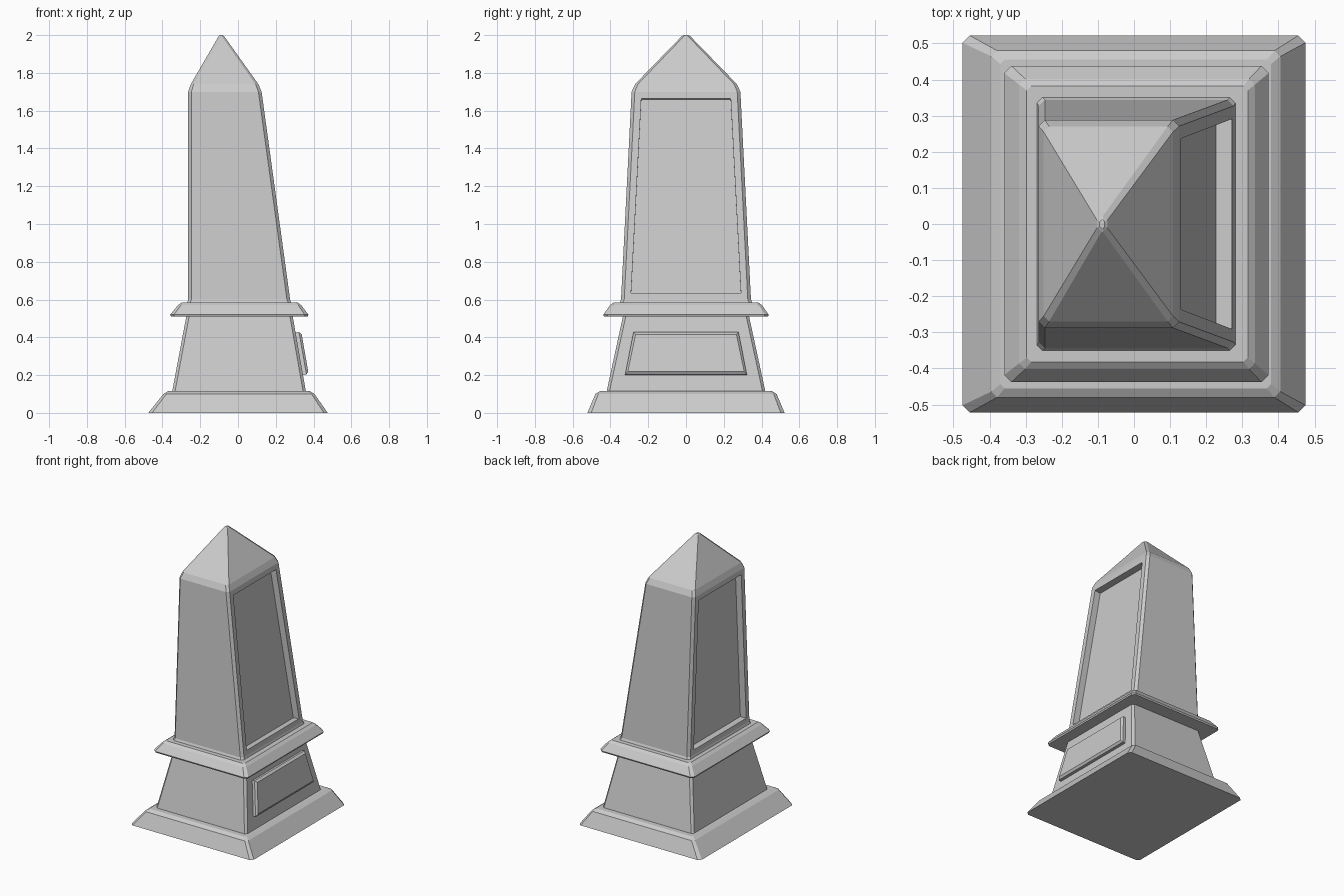
import bpy, bmesh

if "Cube" in bpy.data.objects:
    bpy.data.objects.remove(bpy.data.objects["Cube"])


def loft(bm, rings):
    """Bridge point rings with quads, cap both ends; returns faces per level."""
    vs = [[bm.verts.new(p) for p in r] for r in rings]
    n = len(vs[0])
    levels = [[bm.faces.new((a[i], a[(i + 1) % n], b[(i + 1) % n], b[i]))
               for i in range(n)] for a, b in zip(vs, vs[1:])]
    bm.faces.new(vs[0][::-1])
    bm.faces.new(vs[-1])
    return levels


def finish(bm, name):
    bmesh.ops.recalc_face_normals(bm, faces=bm.faces[:])
    me = bpy.data.meshes.new(name)
    bm.to_mesh(me)
    bm.free()
    ob = bpy.data.objects.new(name, me)
    bpy.context.collection.objects.link(ob)
    return ob


def ring(z, x0, x1, y, c):
    """Rectangle with chamfered corners at height z."""
    return [(x1, c - y, z), (x1, y - c, z), (x1 - c, y, z), (x0 + c, y, z),
            (x0, y - c, z), (x0, c - y, z), (x0 + c, -y, z), (x1 - c, -y, z)]


def block(name, sections, panels=None):
    bm = bmesh.new()
    levels = loft(bm, [ring(*s) for s in sections])
    bmesh.ops.recalc_face_normals(bm, faces=bm.faces[:])
    if panels is not None:
        # recessed panels on the +x and -x sides
        for f in (levels[panels][0], levels[panels][4]):
            bmesh.ops.inset_individual(bm, faces=[f], thickness=0.05)
            bmesh.ops.inset_individual(bm, faces=[f], thickness=0, depth=-0.045)
    return finish(bm, name)


# stepped foot
block("base_step", [(0, -.475, .475, .522, .02), (.10, -.395, .405, .48, .016),
                    (.115, -.37, .38, .455, .012)])
# tapered pedestal
block("pedestal", [(.11, -.349, .360, .421, .015), (.515, -.273, .289, .333, .015)])
# moulding band
block("moulding", [(.51, -.355, .369, .434, .02), (.52, -.359, .373, .438, .02),
                   (.57, -.318, .335, .402, .016), (.585, -.297, .315, .382, .012)])
# leaning shaft with pyramid top
block("shaft", [(.58, -.27, .282, .353, .015), (.60, -.264, .276, .344, .017),
                (1.70, -.264, .125, .288, .017), (1.74, -.250, .108, .270, .015),
                (1.995, -.102, -.074, .022, .012), (2.0, -.095, -.081, .012, .005)],
      panels=1)

# raised plaque on the +x side of the pedestal, following its slope
def plaque_ring(out, m):
    pts = [(-.322 + m, .20 + m), (.322 - m, .20 + m),
           (.278 - m * .8, .425 - m), (-.278 + m * .8, .425 - m)]
    return [(.360 - (z - .11) * .175 + out, y, z + out * .17) for y, z in pts]

bm = bmesh.new()
loft(bm, [plaque_ring(-.01, 0), plaque_ring(.018, 0), plaque_ring(.030, .014)])
finish(bm, "plaque")
